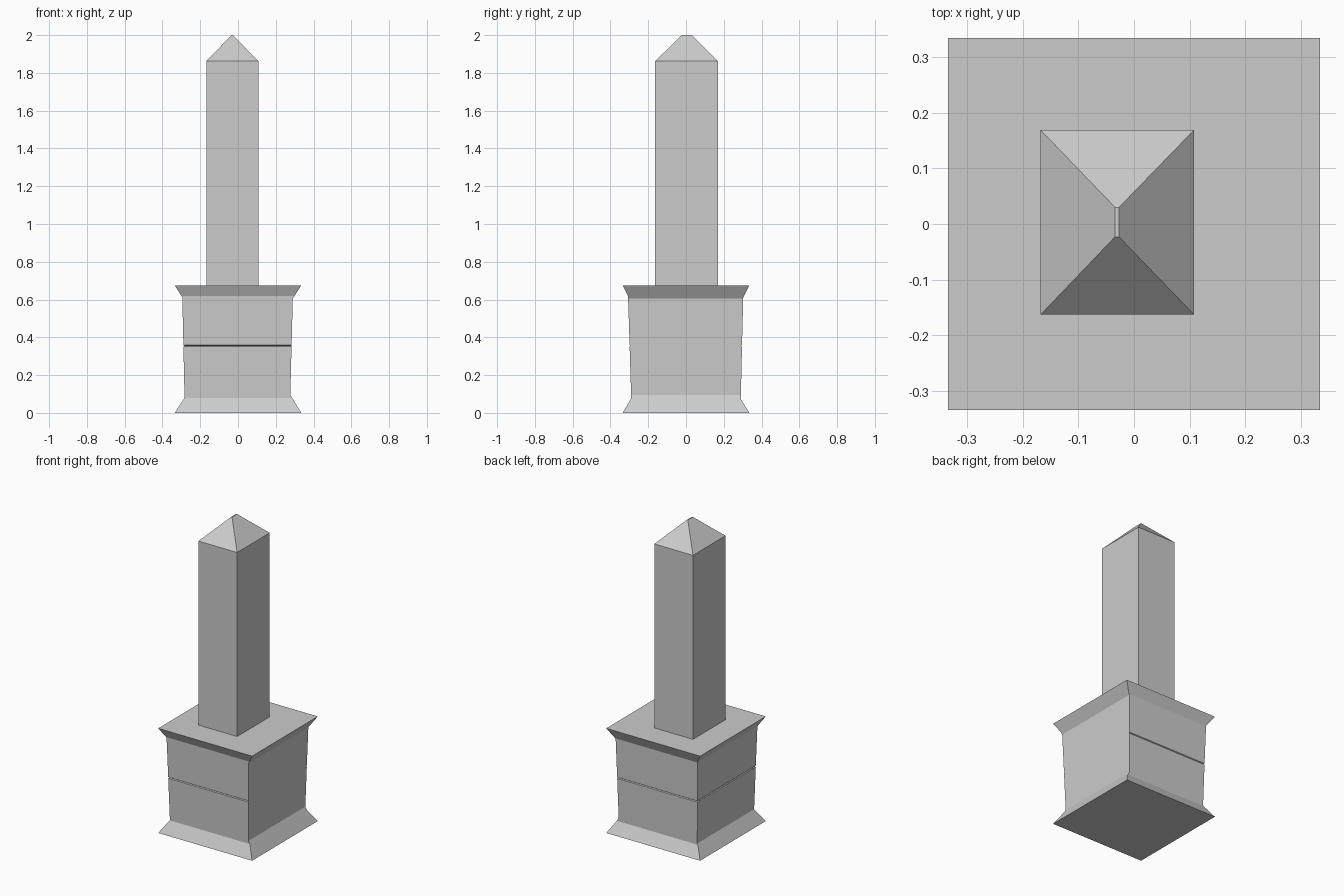
import bpy
import bmesh

cube = bpy.data.objects.get("Cube")
if cube:
    bpy.data.objects.remove(cube, do_unlink=True)

stone = bpy.data.materials.new("grey stone")
stone.use_nodes = True
colour = (0.604, 0.604, 0.604, 1)
stone.diffuse_color = colour
stone.node_tree.nodes["Principled BSDF"].inputs["Base Color"].default_value = colour


def finish(name, bm):
    bmesh.ops.recalc_face_normals(bm, faces=bm.faces)
    mesh = bpy.data.meshes.new(name)
    bm.to_mesh(mesh)
    bm.free()
    mesh.materials.append(stone)
    obj = bpy.data.objects.new(name, mesh)
    bpy.context.collection.objects.link(obj)
    return obj


def prism(name, outline, place):
    """Extrude a closed (u, z) outline from -0.5 to 0.5 along the other axis."""
    bm = bmesh.new()
    ends = [[bm.verts.new(place(u, d, z)) for u, z in outline] for d in (-0.5, 0.5)]
    for end in ends:
        bm.faces.new(end)
    for i in range(len(outline)):
        bm.faces.new((ends[0][i - 1], ends[0][i], ends[1][i], ends[1][i - 1]))
    return finish(name, bm)


TOP, HALF, JOINT = 0.675, 0.335, 0.355


def side(low, low_z, high, high_z, joint=True):
    """Bottom-to-top profile of one pedestal side: flare, body, joint, cornice."""
    points = [(HALF, 0), (low, low_z)]
    if joint:
        mid = (low + high) / 2
        points += [(mid, JOINT - 0.004), (mid - 0.006, JOINT),
                   (mid, JOINT + 0.004)]
    return points + [(high, high_z), (HALF, TOP)]


def outline(plus, minus):
    return plus + [(-u, z) for u, z in reversed(minus)]


# Pedestal: the two side profiles intersected, so the flares meet at the corners
pedestal = prism("pedestal",
                 outline(side(0.277, 0.095, 0.29, 0.605, joint=False),
                         side(0.283, 0.08, 0.295, 0.612)),
                 lambda u, d, z: (u, d, z))


def overshoot(points):
    return [(HALF, -0.1)] + points + [(HALF, TOP + 0.1)]


cutter = prism("pedestal_cutter",
               outline(overshoot(side(0.29, 0.073, 0.303, 0.61)),
                       overshoot(side(0.29, 0.078, 0.307, 0.618))),
               lambda u, d, z: (d, u, z))
cutter.hide_render = True
cutter.hide_set(True)
cut = pedestal.modifiers.new("corner_mitre", "BOOLEAN")
cut.operation = "INTERSECT"
cut.solver = "EXACT"
cut.object = cutter
bpy.context.view_layer.objects.active = pedestal
pedestal.select_set(True)
bpy.ops.object.modifier_apply(modifier=cut.name)
bpy.data.objects.remove(cutter, do_unlink=True)

# Shaft with a hipped cap that ends in a short narrow ridge
bm = bmesh.new()
shaft = (-0.168, 0.108, -0.163, 0.169)
ridge = (-0.034, -0.027, -0.023, 0.03)
rings = []
for (x0, x1, y0, y1), z in ((shaft, TOP), (shaft, 1.862), (ridge, 2.0)):
    rings.append([bm.verts.new((x, y, z))
                  for x, y in ((x0, y0), (x1, y0), (x1, y1), (x0, y1))])
for lower, upper in zip(rings, rings[1:]):
    for i in range(4):
        bm.faces.new((lower[i - 1], lower[i], upper[i], upper[i - 1]))
bm.faces.new(rings[0])
bm.faces.new(rings[-1])
finish("obelisk_shaft", bm)
